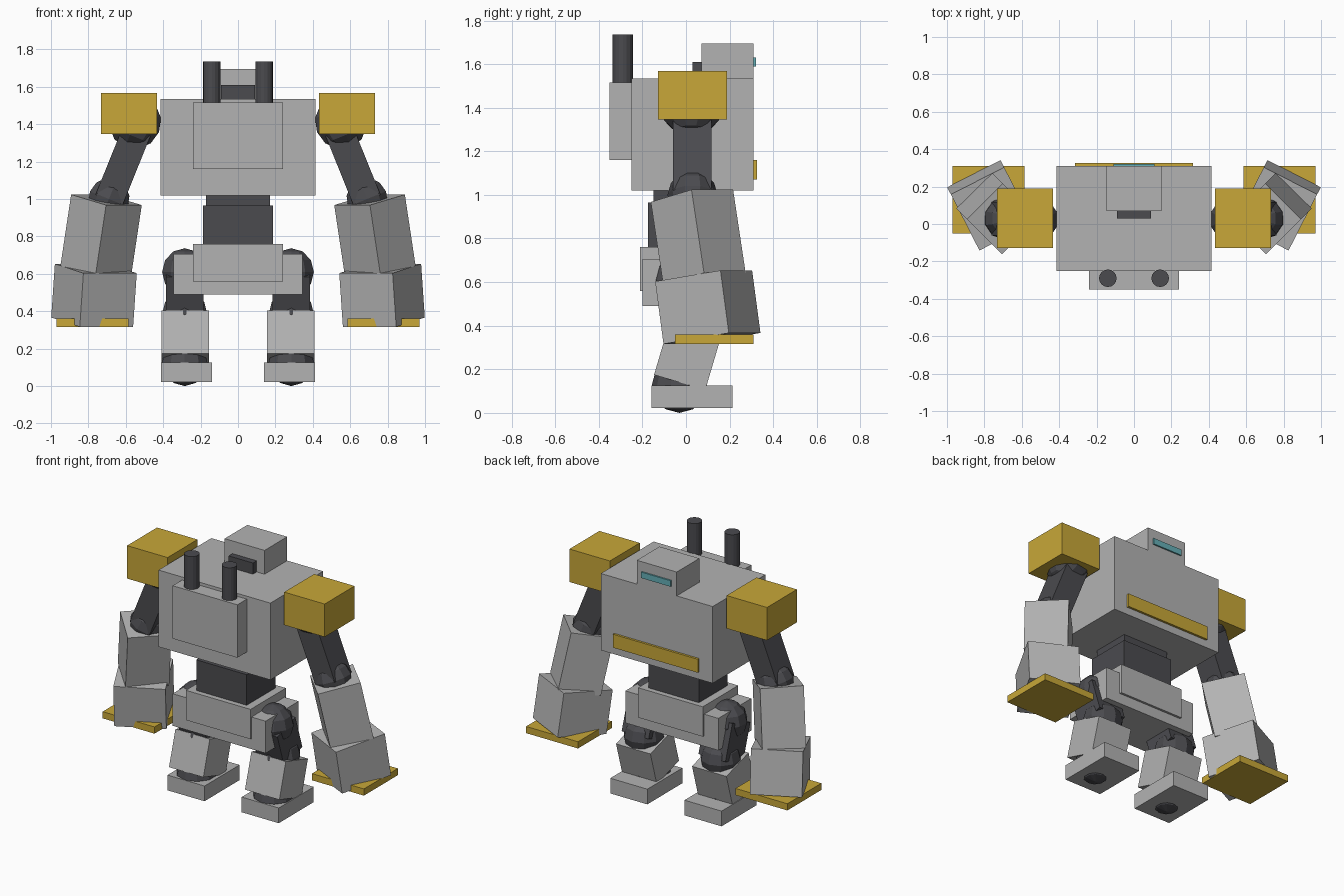
import bpy
from math import radians
from mathutils import Vector

cube = bpy.data.objects.get("Cube")
if cube:
    bpy.data.objects.remove(cube, do_unlink=True)


def material(name, rgb):
    m = bpy.data.materials.new(name)
    m.use_nodes = True
    m.diffuse_color = (*rgb, 1)
    m.node_tree.nodes["Principled BSDF"].inputs["Base Color"].default_value = (*rgb, 1)
    return m


GREY = material("armour grey", (0.45, 0.45, 0.45))
DARK = material("joint charcoal", (0.07, 0.07, 0.078))
YELLOW = material("warning yellow", (0.58, 0.39, 0.04))
CYAN = material("visor cyan", (0.13, 0.43, 0.47))


def finish(name, mat):
    ob = bpy.context.object
    ob.name = name
    ob.data.name = name
    ob.data.materials.append(mat)
    return ob


def block(name, centre, size, mat, rot=(0, 0, 0)):
    """Box given by centre, size and rotation in degrees."""
    bpy.ops.mesh.primitive_cube_add(size=1, location=centre,
                                    rotation=[radians(a) for a in rot])
    ob = finish(name, mat)
    for v in ob.data.vertices:
        v.co *= Vector(size)[:] and 1
        v.co = Vector([c * s for c, s in zip(v.co, size)])
    return ob


def span(name, low, high, mat):
    """Upright box between two opposite corners."""
    low, high = Vector(low), Vector(high)
    return block(name, (low + high) / 2, high - low, mat)


def ball(name, centre, radius, rot=(0, 0, 0)):
    bpy.ops.mesh.primitive_uv_sphere_add(segments=10, ring_count=6, radius=radius,
                                         location=centre,
                                         rotation=[radians(a) for a in rot])
    return finish(name, DARK)


# Torso, chest stripe, backpack
span("torso", (-.415, -.25, 1.02), (.415, .31, 1.535), GREY)
span("chest_stripe", (-.315, .305, 1.07), (.315, .325, 1.16), YELLOW)
span("backpack", (-.24, -.35, 1.16), (.24, -.24, 1.515), GREY)

# Head
span("head", (-.148, .07, 1.52), (.148, .31, 1.695), GREY)
span("neck", (-.09, .03, 1.52), (.09, .1, 1.61), DARK)
span("visor", (-.11, .305, 1.59), (.11, .32, 1.63), CYAN)

# Waist and pelvis
span("waist_upper", (-.17, -.15, .95), (.17, .11, 1.03), DARK)
span("waist_lower", (-.187, -.175, .74), (.187, .13, .965), DARK)
span("pelvis", (-.345, -.2, .49), (.345, .15, .705), GREY)
span("pelvis_plate", (-.24, -.21, .56), (.24, .165, .76), GREY)

for side, s in (("left", 1), ("right", -1)):
    def at(x, y, z):
        return (s * x, y, z)

    def turn(x, y, z):
        return (x, s * y, s * z)

    # Exhaust stack
    bpy.ops.mesh.primitive_cylinder_add(vertices=16, radius=.047, depth=.24,
                                        location=at(.14, -.29, 1.615))
    finish(side + "_exhaust", DARK)

    # Arm
    block(side + "_shoulder_pad", at(.583, .03, 1.457), (.3, .317, .221), YELLOW)
    ball(side + "_shoulder_joint", at(.55, .025, 1.41), .145, turn(0, -22, 0))
    block(side + "_upper_arm", at(.615, .028, 1.18), (.155, .177, .4), DARK,
          turn(0, -22, 0))
    ball(side + "_elbow", at(.69, .03, 1.0), .115, turn(0, -22, 0))
    block(side + "_forearm", at(.732, .056, .805), (.27, .27, .39), GREY,
          turn(12, 0, -45))
    block(side + "_fist", at(.77, .1, .485), (.32, .34, .29), GREY,
          turn(8.5, 0, -27))
    block(side + "_hand_plate", at(.777, .13, .338), (.385, .36, .045), YELLOW)

    # Leg
    ball(side + "_hip", at(.285, -.03, .61), .127)
    block(side + "_thigh", at(.285, .0, .5), (.2, .2, .24), DARK, turn(18, 0, 0))
    ball(side + "_knee", at(.285, .04, .385), .127)
    block(side + "_shin", at(.282, .005, .255), (.255, .245, .24), GREY,
          turn(-16.5, 0, 0))
    ball(side + "_ankle", at(.285, -.03, .127), .127)
    span(side + "_foot", (min(s * .138, s * .413), -.158, .023),
         (max(s * .138, s * .413), .213, .125), GREY)
